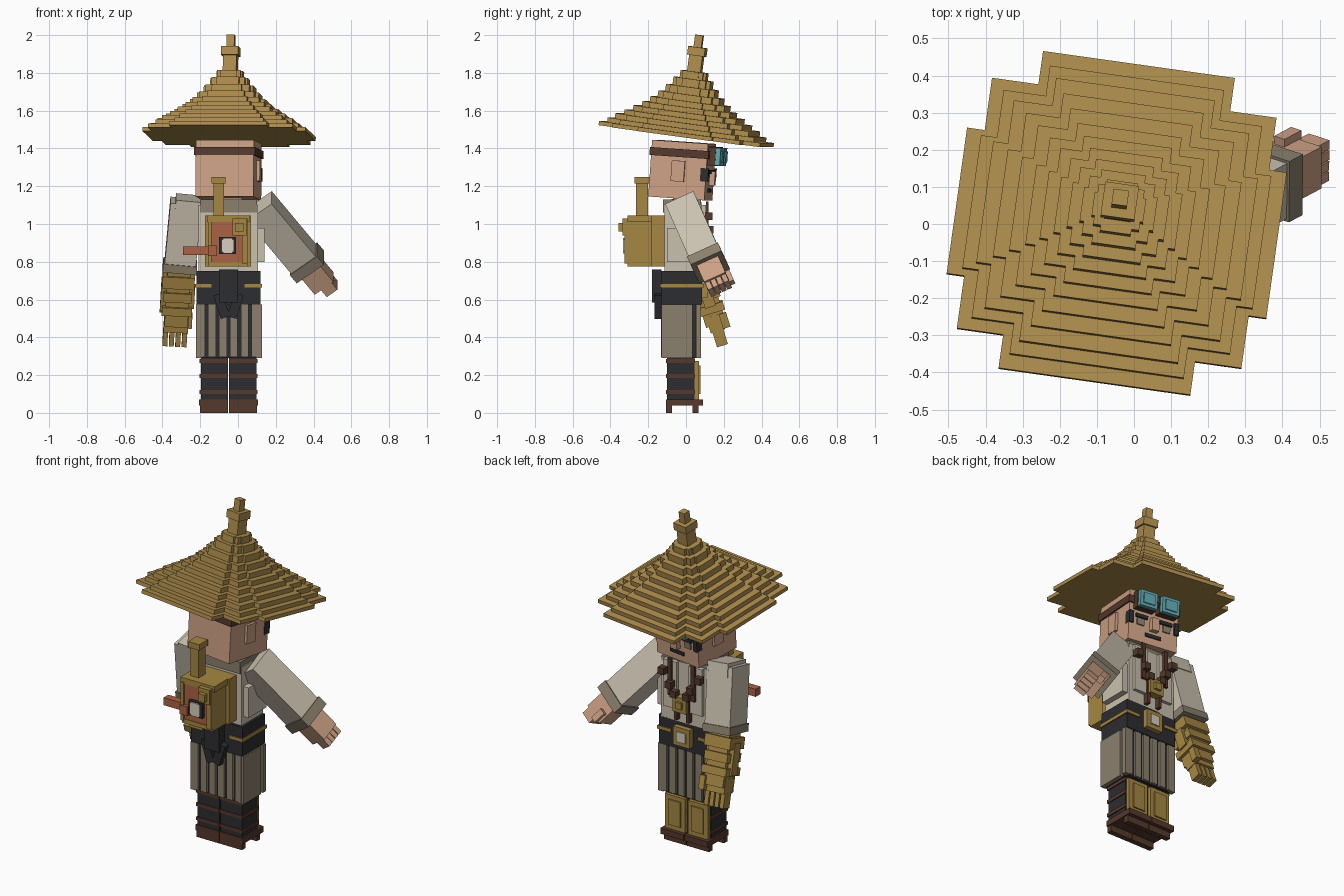
import bpy, bmesh, math
from mathutils import Matrix, Vector

if "Cube" in bpy.data.objects:
    bpy.data.objects.remove(bpy.data.objects["Cube"])


def colour(name, hexa):
    """Flat material from an sRGB hex value."""
    def lin(c):
        return c / 12.92 if c <= 0.04045 else ((c + 0.055) / 1.055) ** 2.4
    m = bpy.data.materials.new(name)
    m.diffuse_color = [lin(int(hexa[i:i + 2], 16) / 255) for i in (0, 2, 4)] + [1]
    m.use_nodes = True
    m.node_tree.nodes["Principled BSDF"].inputs["Base Color"].default_value = m.diffuse_color
    return m


STRAW = colour("straw", "B08F4E")
BRASS = colour("brass", "A68743")
SKIN = colour("skin", "CDA185")
COPPER = colour("copper", "AB6345")
SHIRT = colour("shirt_linen", "CAC1AF")
TAUPE = colour("taupe_cloth", "8B806D")
BLACK = colour("black_cloth", "2D2D30")
BROWN = colour("brown_leather", "55392B")
WHITE = colour("dial_white", "D8CFBE")
TEAL = colour("teal_glass", "5FA8AE")
I = Matrix.Identity(4)


def finish(name, bm, mat, frame):
    bmesh.ops.recalc_face_normals(bm, faces=bm.faces)
    me = bpy.data.meshes.new(name)
    bm.to_mesh(me)
    bm.free()
    me.materials.append(mat)
    ob = bpy.data.objects.new(name, me)
    ob.matrix_world = frame
    bpy.context.collection.objects.link(ob)
    return ob


def boxes(name, mat, bounds, frame=I):
    """One object made of boxes, each given as x0, x1, y0, y1, z0, z1."""
    bm = bmesh.new()
    for x0, x1, y0, y1, z0, z1 in bounds:
        m = Matrix.Translation(((x0 + x1) / 2, (y0 + y1) / 2, (z0 + z1) / 2))
        bmesh.ops.create_cube(bm, size=1, matrix=m @ Matrix.Diagonal((x1 - x0, y1 - y0, z1 - z0, 1)))
    return finish(name, bm, mat, frame)


def both(x0, x1, *rest, c=0.0):
    """A box and its mirror about x = c."""
    return [(c + x0, c + x1, *rest), (c - x1, c - x0, *rest)]


def sq(r, z0, z1, ry=None):
    ry = ry or r
    return (-r, r, -ry, ry, z0, z1)


def pose(loc, yaw, pitch):
    return (Matrix.Translation(loc) @ Matrix.Rotation(math.radians(yaw), 4, 'Z')
            @ Matrix.Rotation(math.radians(pitch), 4, 'X'))


def aim(p0, p1, hint):
    """Frame at p0 with local z toward p1 and local x near the hint."""
    z = (Vector(p1) - Vector(p0)).normalized()
    x = Vector(hint)
    x = (x - z * x.dot(z)).normalized()
    return Matrix.Translation(p0) @ Matrix((x, z.cross(x), z)).transposed().to_4x4()


CX = -0.05

# Stepped straw hat
hat = pose((-0.047, 0, 1.465), -8, -7.7)
quarter = [(1, .46), (.89, .46), (.89, .79), (.6, .79), (.6, 1)]
outline = (quarter + [(-x, y) for x, y in reversed(quarter)]
           + [(-x, -y) for x, y in quarter] + [(x, -y) for x, y in reversed(quarter)])
sizes = [.435, .395, .36, .318, .277, .236, .2, .165, .132, .1, .07]
tops = [.022, .046, .074, .1, .128, .156, .187, .222, .262, .305, .345]
bm = bmesh.new()
low = 0
for r, top in zip(sizes, tops):
    rings = [[bm.verts.new((x * r, y * r, z)) for x, y in outline] for z in (low, top)]
    bm.faces.new(rings[0])
    bm.faces.new(rings[1])
    for k in range(len(outline)):
        j = (k + 1) % len(outline)
        bm.faces.new((rings[0][k], rings[0][j], rings[1][j], rings[1][k]))
    low = top
finish("straw_hat", bm, STRAW, hat)
boxes("hat_finial", STRAW, [sq(.036, .345, .43), sq(.046, .43, .475), sq(.021, .475, .54)], hat)

# Head and face
head = pose((CX, -.02, 1.285), -8, -4)
boxes("head", SKIN, [sq(.155, -.15, .15, .15)], head)
boxes("ears", SKIN, both(.155, .172, -.035, .035, -.06, .05), head)
boxes("nose", SKIN, [(-.022, .022, .15, .18, -.07, .005)], head)
boxes("headband", BROWN, [sq(.163, .07, .112, .158)], head)
boxes("brows", BLACK, both(.04, .115, .15, .162, -.008, .012), head)
boxes("eyes", TAUPE, both(.06, .105, .15, .158, -.05, -.012), head)
boxes("side_whiskers", BLACK, both(.13, .158, .12, .162, -.05, .02), head)
boxes("mouth", BLACK, [(-.05, .05, .15, .157, -.108, -.088)], head)
boxes("goggle_frames", BROWN, both(.012, .128, .15, .19, .035, .135) + [(-.02, .02, .15, .18, .07, .1)], head)
boxes("goggle_rims", TEAL, both(.016, .124, .19, .215, .038, .132), head)
boxes("goggle_lenses", TEAL, both(.034, .106, .215, .222, .055, .115), head)

# Torso and collar
boxes("torso", SHIRT, [(-.21, .105, -.115, .085, .74, 1.1)])
boxes("shirt_hem", SHIRT, [(-.2, .14, -.1, .07, .8, .98)])
boxes("collar", TAUPE, [(-.2, .1, -.122, .08, 1.06, 1.13)])
boxes("lapels", SHIRT, both(.04, .13, .085, .105, .82, 1.1, c=CX))
boxes("neck", SKIN, [(-.12, .02, -.07, .07, 1.1, 1.16)])
boxes("chest_straps", BROWN, both(.065, .09, .105, .12, .9, 1.12, c=CX)
      + both(.1, .14, .1, .14, 1.02, 1.06, c=CX) + both(.05, .09, .105, .145, .95, .99, c=CX)
      + both(.02, .06, .105, .14, .9, .94, c=CX) + both(.03, .05, .085, .115, .76, .9, c=CX))
boxes("chest_clasp", BRASS, [(-.095, -.005, .09, .135, .82, .91), (-.07, -.03, .135, .148, .845, .885)])

# Belt, buckle and knotted sash
boxes("belt", BLACK, [(-.22, .12, -.13, .085, .575, .75)])
boxes("belt_band", BRASS, [(-.227, -.14, -.137, .092, .663, .683), (.035, .127, -.137, .092, .663, .683)])
boxes("belt_buckle", BRASS, [(-.105, .005, .085, .115, .61, .72)])
boxes("buckle_plate", WHITE, [(-.08, -.02, .115, .122, .635, .695)])
boxes("sash_knot", BLACK, [(-.1, 0, -.18, -.13, .585, .76)])
for side in (1, -1):
    tail = Matrix.Translation((CX + side * .05, -.155, .61)) @ Matrix.Rotation(side * .3, 4, 'Y')
    boxes("sash_tail", BLACK, [(-.025, .025, -.012, .025, -.11, .02)], tail)

# Striped trousers
boxes("trouser_core", BLACK, [(-.2, .105, -.115, .065, .29, .6)])
panels = []
for k in range(6):
    x = -.215 + k * .0575
    panels += [(x, x + .041, -.132, -.1, .295, .575), (x, x + .041, .05, .08, .295, .575)]
for x0, x1 in ((-.222, -.19), (.095, .128)):
    panels += [(x0, x1, -.13, .035, .29, .575), (x0, x1, .053, .08, .29, .575)]
boxes("trouser_panels", TAUPE, panels)

# Boots
boxes("boots", BLACK, both(.003, .147, -.1, .045, .06, .3, c=CX))
boxes("boot_straps", BROWN, [b for z in (.1, .185, .265)
                             for b in both(.002, .153, -.106, .048, z, z + .02, c=CX)])
boxes("boot_soles", BROWN, both(.002, .157, -.105, .09, .038, .072, c=CX)
      + [b for y in (-.105, .035) for b in both(.002, .15, y, y + .032, 0, .04, c=CX)])
boxes("shin_guards", BRASS, both(.01, .142, .045, .068, .072, .275, c=CX)
      + both(.035, .115, .068, .076, .1, .25, c=CX))

# Bare arm with rolled sleeve
arm = aim((.113, -.015, 1.095), (.385, .13, .77), (0, .9, .42))
boxes("right_sleeve", SHIRT, [sq(.082, 0, .39)], arm)
boxes("right_cuff", TAUPE, [sq(.09, .385, .445)], arm)
boxes("right_forearm", SKIN, [sq(.062, .4, .565)], arm)
boxes("right_fingers", SKIN, [(-.06 + .031 * k, -.033 + .031 * k, -.02, .05, .56, .615) for k in range(4)]
      + [(.04, .085, -.05, -.015, .5, .575)], arm)

# Sleeve above the gauntlet
arm = aim((-.275, -.01, 1.12), (-.31, .07, .75), (1, 0, 0))
boxes("left_sleeve", SHIRT, [sq(.083, 0, .34)], arm)
boxes("left_shoulder", SHIRT, [(-.055, .08, -.088, .088, -.02, .06)], arm)
boxes("left_cuff", TAUPE, [sq(.09, .33, .375)], arm)

# Brass gauntlet
arm = aim((-.312, .07, .755), (-.335, .195, .35), (1, 0, 0))
boxes("gauntlet", BRASS, [sq(.062, 0, .3, .055), sq(.085, .02, .085, .07), sq(.075, .11, .16, .068),
                          sq(.08, .19, .235, .07), (-.09, -.055, -.03, .03, .05, .23),
                          (.055, .09, -.03, .03, .08, .2)], arm)
boxes("gauntlet_hand", BRASS, [sq(.065, .25, .335, .04), (.05, .085, -.07, -.03, .25, .33)], arm)
boxes("gauntlet_fingers", BRASS, [(-.066 + .034 * k, -.04 + .034 * k, -.03, .03, .33, .415)
                                  for k in range(4)], arm)

# Boiler backpack
boxes("pack_frame", BRASS, [(-.175, .07, -.185, -.112, .775, 1.045), (-.165, .06, -.31, -.12, 1.01, 1.045),
                            (-.155, .05, -.31, -.12, .775, .8), (.02, .05, -.325, -.18, .79, 1.03),
                            (-.16, -.14, -.315, -.18, .79, 1.02)])
boxes("boiler", COPPER, [(-.145, .03, -.305, -.18, .79, 1.015)])
boxes("boiler_valve", BRASS, [(-.03, .045, -.335, -.29, .94, 1.03), (-.015, .03, -.358, -.33, .96, 1.005)])
boxes("chimney", BRASS, [(-.13, -.075, -.265, -.2, 1.04, 1.25), (-.14, -.065, -.273, -.192, 1.215, 1.25)])
boxes("boiler_pipe", COPPER, [(-.29, -.12, -.29, -.245, .835, .88), (-.16, -.11, -.325, -.24, .83, .885)])
boxes("gauge_rim", BLACK, [(-.1, -.01, -.325, -.3, .84, .93)])
boxes("gauge_dial", WHITE, [(-.088, -.022, -.333, -.325, .852, .918),
                            (-.08, -.03, -.333, -.325, .845, .925)])
